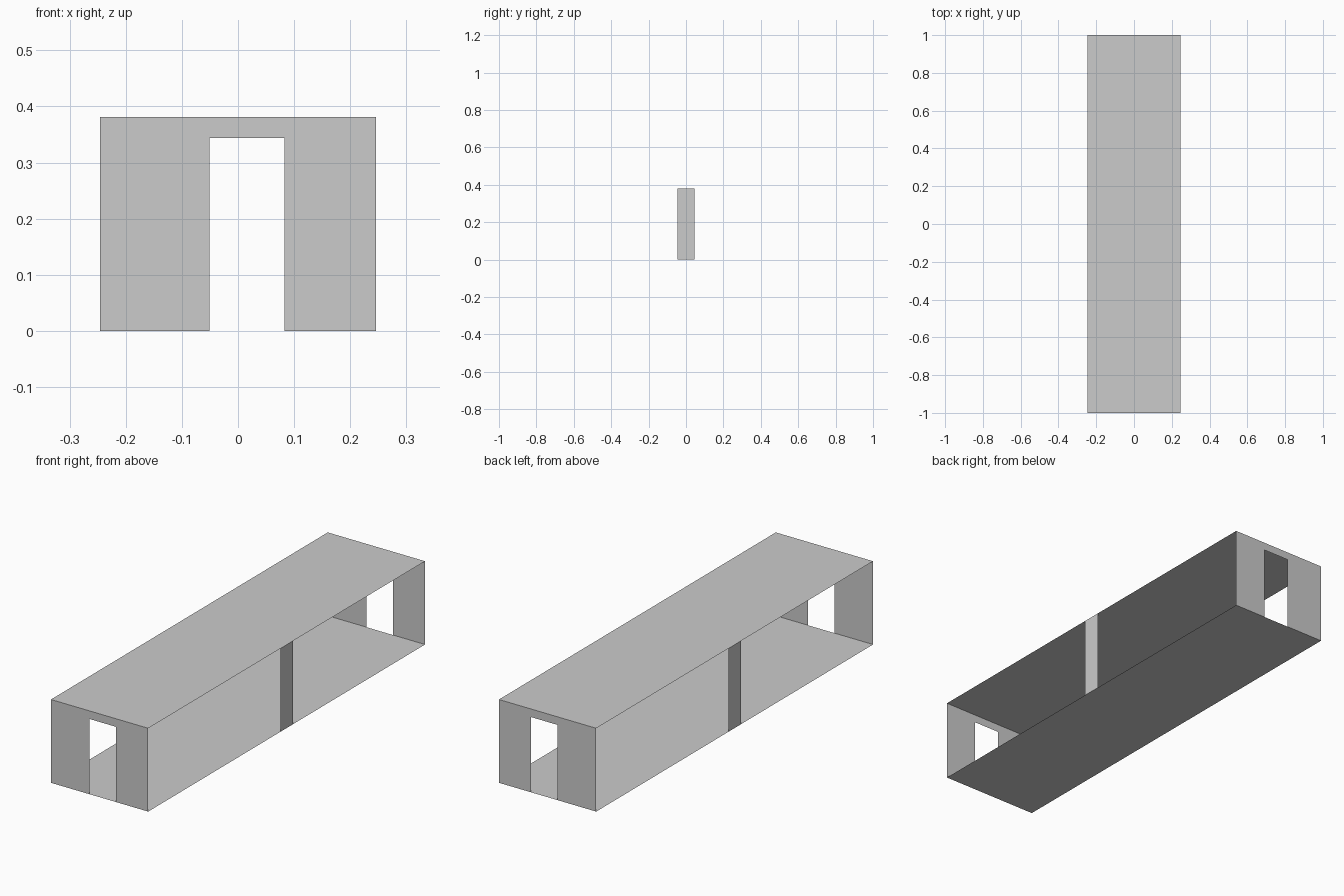
import bpy

if "Cube" in bpy.data.objects:
    bpy.data.objects.remove(bpy.data.objects["Cube"])

W, L, H = 0.246, 1.0, 0.381          # half width, half length, height
DOOR_L, DOOR_R, DOOR_H = -0.051, 0.083, 0.344
POST = 0.045                         # half width of side posts


def sheet(name, outline, flip=False):
    """One flat, thin panel from its outline."""
    pts = outline[::-1] if flip else outline
    mesh = bpy.data.meshes.new(name)
    mesh.from_pydata(pts, [], [range(len(pts))])
    obj = bpy.data.objects.new(name, mesh)
    bpy.context.collection.objects.link(obj)
    return obj


# Floor and roof
for name, z, flip in (("floor", 0, True), ("roof", H, False)):
    sheet(name, [(-W, -L, z), (W, -L, z), (W, L, z), (-W, L, z)], flip)

# End walls, each with a doorway down to the floor
doorway_profile = [(-W, 0), (DOOR_L, 0), (DOOR_L, DOOR_H), (DOOR_R, DOOR_H),
                   (DOOR_R, 0), (W, 0), (W, H), (-W, H)]
for name, y, flip in (("front_wall", -L, False), ("back_wall", L, True)):
    sheet(name, [(x, y, z) for x, z in doorway_profile], flip)

# Narrow posts halfway along the open sides
for name, x, flip in (("right_post", W, False), ("left_post", -W, True)):
    sheet(name, [(x, -POST, 0), (x, POST, 0), (x, POST, H), (x, -POST, H)], flip)
